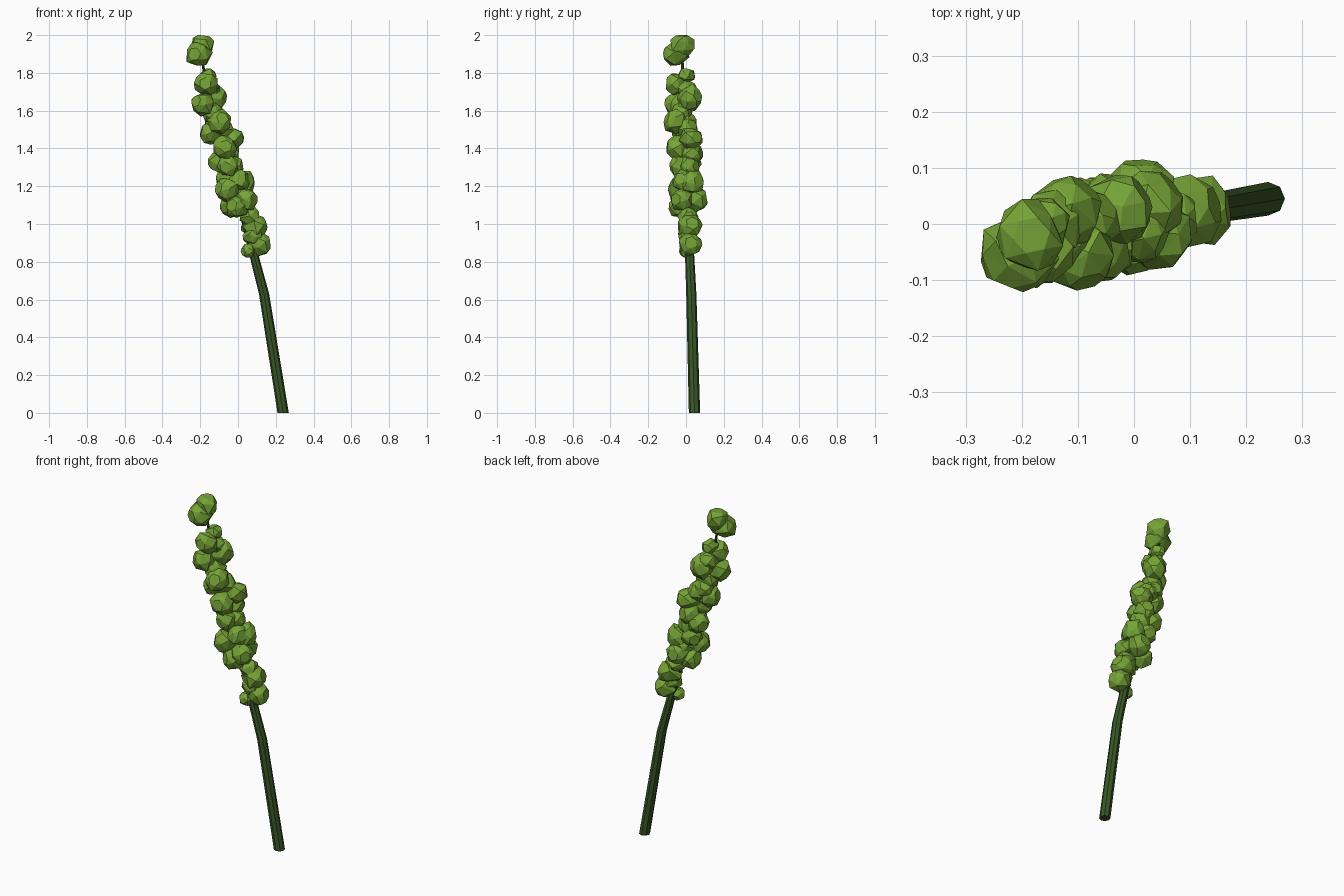
import bpy, bmesh, math, random
from mathutils import Vector

if "Cube" in bpy.data.objects:
    bpy.data.objects.remove(bpy.data.objects["Cube"])

random.seed(4)


def material(name, rgb):
    m = bpy.data.materials.new(name)
    m.diffuse_color = (*rgb, 1)
    m.use_nodes = True
    m.node_tree.nodes["Principled BSDF"].inputs["Base Color"].default_value = m.diffuse_color
    return m


stem_green = material("dark_green", (0.04, 0.095, 0.02))
bud_green = material("leaf_green", (0.18, 0.37, 0.038))


def finish(bm, name, mat):
    bmesh.ops.recalc_face_normals(bm, faces=bm.faces)
    me = bpy.data.meshes.new(name)
    bm.to_mesh(me)
    bm.free()
    me.materials.append(mat)
    ob = bpy.data.objects.new(name, me)
    bpy.context.collection.objects.link(ob)
    return ob


def loft(bm, rings):
    """Bridge equal-sized rings of vertices and cap both ends."""
    n = len(rings[0])
    for a, b in zip(rings, rings[1:]):
        for i in range(n):
            j = (i + 1) % n
            bm.faces.new((a[i], a[j], b[j], b[i]))
    bm.faces.new(rings[0][::-1])
    bm.faces.new(rings[-1])


# Bent, tapering stem: x, y, z, radius
path = [(0.239, 0.045, 0, 0.030), (0.138, 0.028, 0.63, 0.027),
        (0.078, 0.018, 0.86, 0.024), (0.0, 0.0, 1.17, 0.019),
        (-0.09, -0.01, 1.46, 0.014), (-0.165, -0.015, 1.72, 0.009),
        (-0.195, -0.02, 1.90, 0.006)]


def stem_at(z):
    for (x0, y0, z0, _), (x1, y1, z1, _) in zip(path, path[1:]):
        if z <= z1:
            t = (z - z0) / (z1 - z0)
            return Vector((x0 + t * (x1 - x0), y0 + t * (y1 - y0), z))
    return Vector(path[-1][:3])


bm = bmesh.new()
loft(bm, [[bm.verts.new((x + r * math.cos(a), y + r * math.sin(a), z))
           for a in (math.tau * i / 8 for i in range(8))]
          for x, y, z, r in path])
finish(bm, "stem", stem_green)

# Faceted buds packed along the stem: x, y, z, radius
buds = [
    (-0.207, -0.05, 1.90, 0.063), (-0.19, -0.02, 1.938, 0.060),
    (-0.16, 0.0, 1.785, 0.042), (-0.17, -0.045, 1.74, 0.058),
    (-0.15, 0.0, 1.70, 0.055), (-0.18, -0.05, 1.635, 0.060),
    (-0.125, 0.015, 1.665, 0.064), (-0.13, -0.02, 1.58, 0.056),
    (-0.10, -0.05, 1.54, 0.060), (-0.14, -0.015, 1.48, 0.056),
    (-0.09, 0.0, 1.50, 0.056), (-0.035, 0.025, 1.45, 0.060),
    (-0.07, -0.04, 1.405, 0.060), (-0.095, 0.02, 1.33, 0.057),
    (-0.05, 0.025, 1.37, 0.058), (-0.05, -0.025, 1.31, 0.056),
    (0.022, 0.03, 1.22, 0.060), (-0.055, -0.035, 1.18, 0.060),
    (-0.055, 0.025, 1.24, 0.056), (-0.03, 0.01, 1.10, 0.060),
    (0.01, 0.05, 1.13, 0.060), (0.0, -0.025, 1.09, 0.060),
    (0.04, -0.02, 1.13, 0.057), (0.0, -0.01, 1.23, 0.056),
    (0.085, 0.02, 0.985, 0.063), (0.06, 0.01, 1.04, 0.050),
    (0.11, 0.02, 0.895, 0.058), (0.055, 0.0, 0.858, 0.036),
    (0.0, 0.02, 1.17, 0.056), (-0.03, 0.01, 1.30, 0.054),
    (-0.12, 0.0, 1.53, 0.054), (0.08, 0.01, 0.935, 0.050),
]
# Bud profile: distance along its outward axis, ring radius
profile = [(-0.95, 0.42), (-0.15, 1.06), (0.55, 0.98), (1.0, 0.56)]
SIDES = 6
bm = bmesh.new()
for x, y, z, r in buds:
    c = Vector((x, y, z))
    axis = c - stem_at(z) + Vector((0, 0, random.uniform(-0.005, 0.015)))
    rot = axis.to_track_quat('Z', 'Y')
    spin = random.uniform(0, math.tau)
    rings = []
    for k, (h, w) in enumerate(profile):
        jitter = 0.13 if k < len(profile) - 1 else 0
        ring = []
        for i in range(SIDES):
            a = spin + math.tau * (i + 0.5 * (k % 2)) / SIDES
            s = w * (1 + random.uniform(-jitter, jitter))
            dh = random.uniform(-jitter, jitter)
            p = Vector((s * math.cos(a), s * math.sin(a), h + dh)) * r
            p = c + rot @ p
            p.z = min(p.z, 2.0)
            ring.append(bm.verts.new(p))
        rings.append(ring)
    # Staggered rings joined with triangles
    for k, (a, b) in enumerate(zip(rings, rings[1:])):
        for i in range(SIDES):
            j = (i + 1) % SIDES
            if k % 2 == 0:
                bm.faces.new((a[i], a[j], b[i]))
                bm.faces.new((a[j], b[j], b[i]))
            else:
                bm.faces.new((a[i], a[j], b[j]))
                bm.faces.new((a[i], b[j], b[i]))
    bm.faces.new(rings[0][::-1])
    bm.faces.new(rings[-1])
finish(bm, "buds", bud_green)
